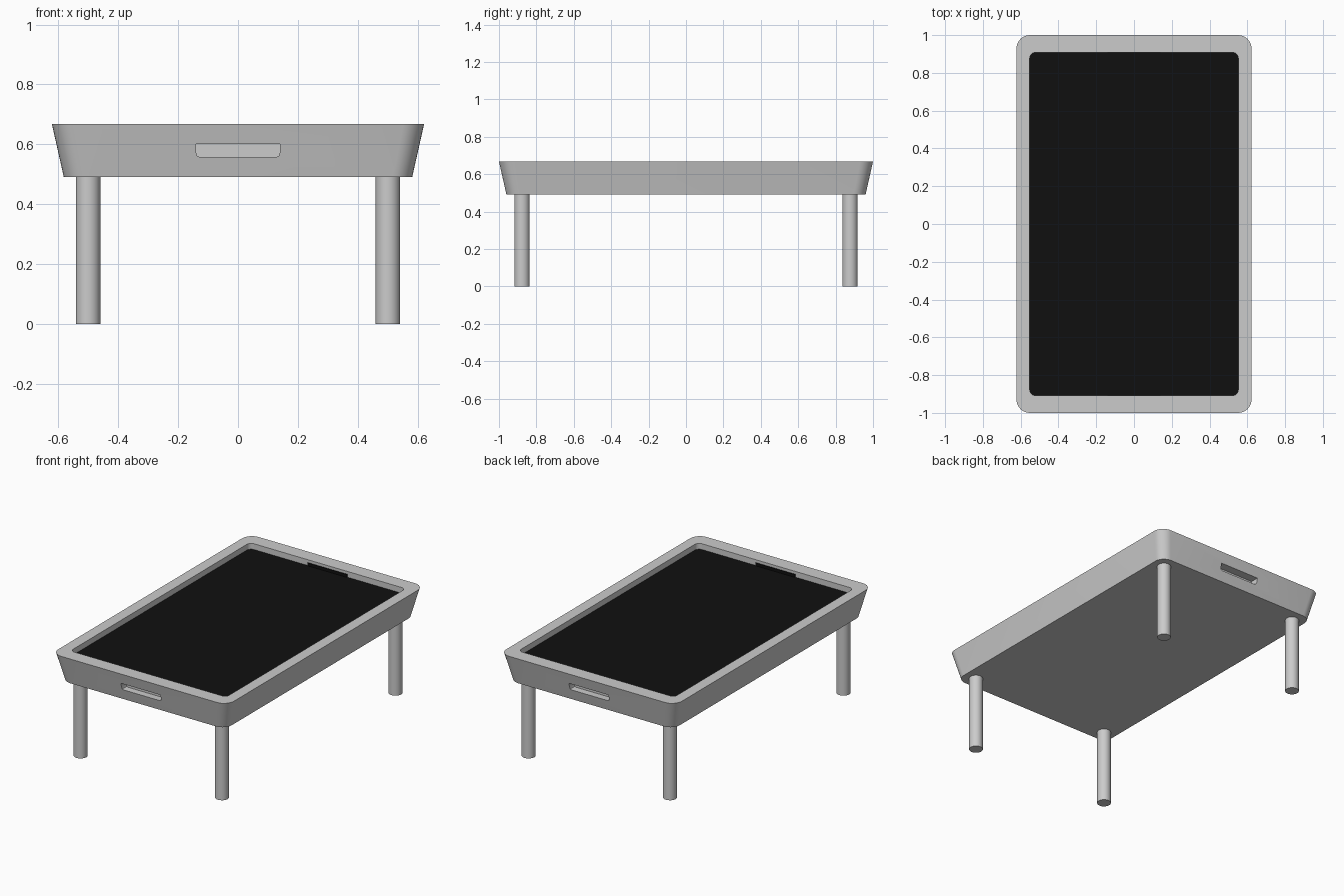
import bpy, bmesh
from math import cos, sin, pi, radians

if "Cube" in bpy.data.objects:
    bpy.data.objects.remove(bpy.data.objects["Cube"])


def rounded(hx, hy, r, n=8):
    """Outline of a rounded rectangle, counter-clockwise."""
    pts = []
    for k, (sx, sy) in enumerate([(1, 1), (-1, 1), (-1, -1), (1, -1)]):
        for i in range(n + 1):
            a = pi / 2 * (k + i / n)
            pts.append((sx * (hx - r) + r * cos(a), sy * (hy - r) + r * sin(a)))
    return pts


def loft(name, rings):
    """Join equal-length rings of 3D points and cap both ends."""
    bm = bmesh.new()
    loops = [[bm.verts.new(p) for p in ring] for ring in rings]
    for a, b in zip(loops, loops[1:]):
        for i in range(len(a)):
            j = (i + 1) % len(a)
            bm.faces.new((a[i], a[j], b[j], b[i]))
    bm.faces.new(loops[0][::-1])
    bm.faces.new(loops[-1])
    bmesh.ops.recalc_face_normals(bm, faces=bm.faces)
    me = bpy.data.meshes.new(name)
    bm.to_mesh(me)
    bm.free()
    ob = bpy.data.objects.new(name, me)
    bpy.context.collection.objects.link(ob)
    return ob


def level(outline, z):
    return [(x, y, z) for x, y in outline]


def smooth(ob):
    bpy.ops.object.select_all(action='DESELECT')
    ob.select_set(True)
    bpy.context.view_layer.objects.active = ob
    bpy.ops.object.shade_smooth_by_angle(angle=radians(30))


black = bpy.data.materials.new("black_surface")
black.diffuse_color = (0.005, 0.005, 0.005, 1)
black.use_nodes = True
black.node_tree.nodes["Principled BSDF"].inputs["Base Color"].default_value = black.diffuse_color

# Tapered tray with a shallow recess in the top
tray = loft("tray_top", [
    level(rounded(0.582, 0.96, 0.065), 0.49),
    level(rounded(0.622, 1.0, 0.07), 0.668),
    level(rounded(0.552, 0.908, 0.03), 0.668),
    level(rounded(0.552, 0.908, 0.03), 0.625)])

# Handle pockets in both ends
grip = [(-0.14, 0.6), (-0.14, 0.572), (-0.136, 0.561), (-0.127, 0.557),
        (0.127, 0.557), (0.136, 0.561), (0.14, 0.572), (0.14, 0.6)]
for side, s in (("front", -1), ("back", 1)):
    cutter = loft(side + "_handle_cutter",
                  [[(x, s * y, z) for x, z in grip] for y in (0.93, 1.1)])
    cutter.hide_render = True
    mod = tray.modifiers.new("handle", 'BOOLEAN')
    mod.operation = 'DIFFERENCE'
    mod.object = cutter
    bpy.context.view_layer.objects.active = tray
    bpy.ops.object.modifier_apply(modifier=mod.name)
    bpy.data.objects.remove(cutter)

    # Thin dark lip inside each end wall
    lip = rounded(0.14, 0.003, 0.001, 2)
    ob = loft(side + "_inner_lip",
              [[(x, y + s * 0.907, z) for x, y in lip] for z in (0.625, 0.65)])
    ob.data.materials.append(black)
smooth(tray)

# Black inset panel
panel = loft("inset_panel", [level(rounded(0.552, 0.908, 0.03), z) for z in (0.624, 0.631)])
panel.data.materials.append(black)

# Four round legs
for side, sy in (("front", -1), ("back", 1)):
    for hand, sx in (("left", -1), ("right", 1)):
        bpy.ops.mesh.primitive_cylinder_add(vertices=32, radius=0.041, depth=0.495,
                                            location=(sx * 0.501, sy * 0.877, 0.2475))
        leg = bpy.context.object
        leg.name = f"{side}_{hand}_leg"
        smooth(leg)
